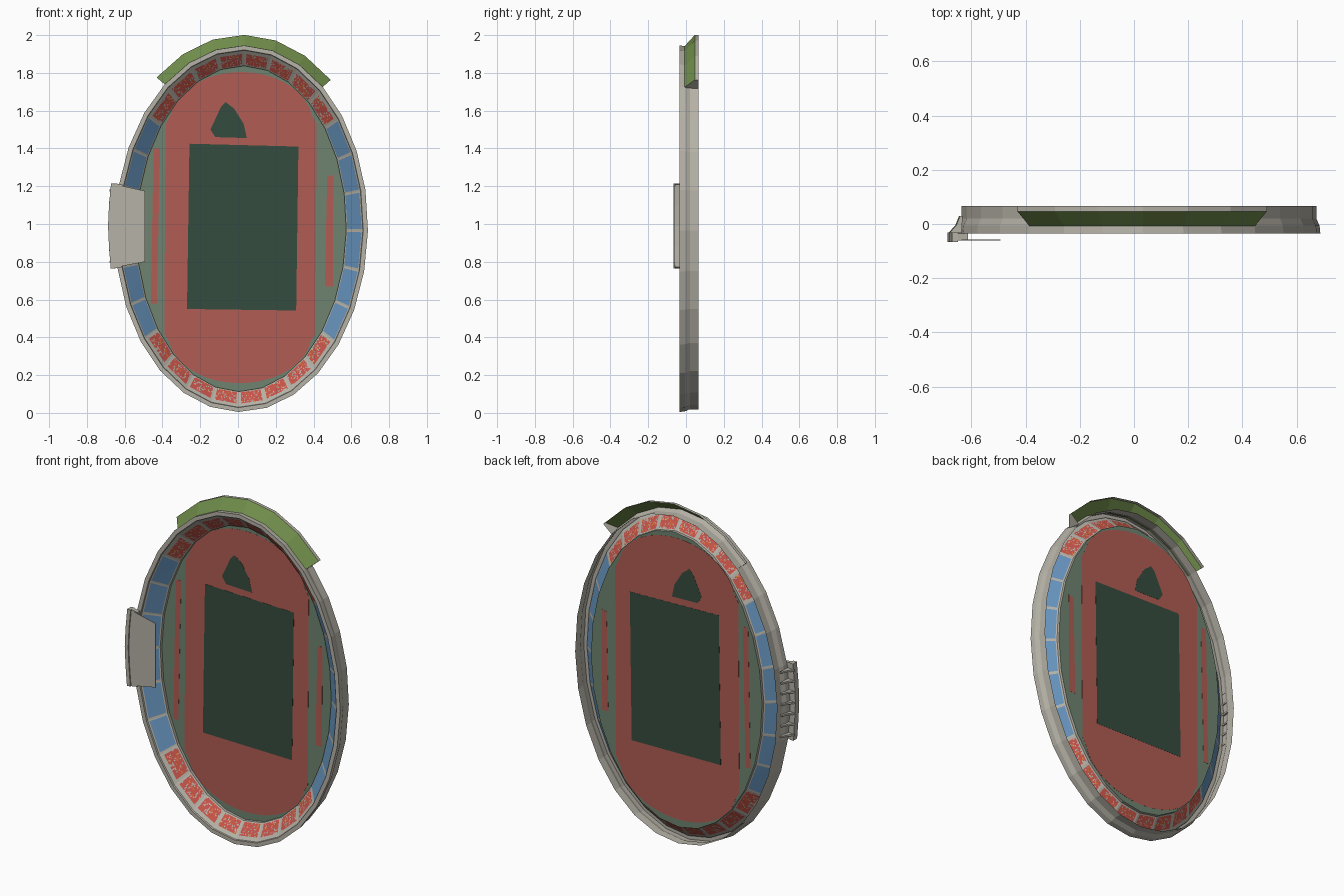
import bpy, bmesh, math, random
from mathutils import Vector

if "Cube" in bpy.data.objects:
    bpy.data.objects.remove(bpy.data.objects["Cube"])

random.seed(4)
CX, CZ, N = 0.018, 0.975, 28         # bowl centre and number of sides
TILT = 0.016                         # the plan is turned very slightly
GY = 0.062                           # depth of the ground sheet


def mat(name, r, g, b):
    m = bpy.data.materials.new(name)
    lin = [((c / 255 + 0.055) / 1.055) ** 2.4 for c in (r, g, b)]
    m.diffuse_color = (*lin, 1)
    m.use_nodes = True
    m.node_tree.nodes["Principled BSDF"].inputs["Base Color"].default_value = m.diffuse_color
    return m


CONCRETE = mat("concrete", 182, 178, 167)
RED = mat("seat_red", 200, 84, 74)
ORANGE = mat("seat_orange", 222, 120, 50)
BLUE = mat("seat_blue", 102, 147, 188)
TRACK = mat("track_red", 177, 93, 84)
PITCH = mat("pitch_dark_green", 53, 76, 62)
APRON = mat("apron_grey_green", 110, 132, 112)
BANK = mat("bank_green", 112, 141, 75)


def finish(name, bm, mats, recalc=True):
    if recalc:
        bmesh.ops.recalc_face_normals(bm, faces=bm.faces)
    me = bpy.data.meshes.new(name)
    bm.to_mesh(me)
    bm.free()
    for m in mats:
        me.materials.append(m)
    ob = bpy.data.objects.new(name, me)
    bpy.context.collection.objects.link(ob)
    return ob


def face_forward(bm):
    """Turn the faces of an open sheet towards the front."""
    bm.normal_update()
    for f in bm.faces:
        if f.normal.y > 0:
            f.normal_flip()


def ring_pt(i, a, b, y):
    t = 2 * math.pi * i / N
    x, z = a * math.cos(t), b * math.sin(t)
    return Vector((CX + x + TILT * z, y, CZ + z - TILT * x))


def prism(name, pts, direction, material):
    """Extrude a closed outline along a vector."""
    bm = bmesh.new()
    f = bm.faces.new([bm.verts.new(p) for p in pts])
    r = bmesh.ops.extrude_face_region(bm, geom=[f])
    moved = [v for v in r["geom"] if isinstance(v, bmesh.types.BMVert)]
    bmesh.ops.translate(bm, verts=moved, vec=direction)
    return finish(name, bm, [material])


def plate(name, xz, half, material):
    """Flat ground marking, visible from both sides of the ground sheet."""
    return prism(name, [(x, GY - half, z) for x, z in xz], (0, 2 * half, 0), material)


# Outer wall with flat rim and inner lip: lofted rings of (a, b, y)
bm = bmesh.new()
profile = [(0.655, 0.956, 0.066), (0.655, 0.956, 0.020), (0.667, 0.967, -0.006),
           (0.670, 0.970, -0.035), (0.645, 0.947, -0.035), (0.643, 0.945, -0.026)]
rings = [[bm.verts.new(ring_pt(i, *p)) for i in range(N)] for p in profile]
for k, (r0, r1) in enumerate(zip(rings, rings[1:])):
    for i in range(N):
        j = (i + 1) % N
        f = bm.faces.new((r0[i], r1[i], r1[j], r0[j]))
        f.normal_update()
        c = f.calc_center_median() - Vector((CX, 0, CZ))
        want = Vector((0, -1, 0)) if k == 3 else Vector((c.x, 0, c.z)) * (-1 if k == 4 else 1)
        if f.normal.dot(want) < 0:
            f.normal_flip()
finish("outer_wall", bm, [CONCRETE], False)

# Sloping stand: seat blocks picked out of a fine grid in every bay
bm = bmesh.new()
U, V = 24, 14
top, low = (0.643, 0.945, -0.026), (0.555, 0.862, 0.046)
for i in range(N):
    ang = (i + 0.5) * 360 / N
    side = abs(math.sin(math.radians(ang))) < math.sin(math.radians(38.6))
    p = [ring_pt(i, *top), ring_pt(i + 1, *top), ring_pt(i, *low), ring_pt(i + 1, *low)]
    grid = [[bm.verts.new(p[0].lerp(p[1], u / U).lerp(p[2].lerp(p[3], u / U), v / V))
             for u in range(U + 1)] for v in range(V + 1)]
    for v in range(V):
        for u in range(U):
            f = bm.faces.new((grid[v][u], grid[v + 1][u], grid[v + 1][u + 1], grid[v][u + 1]))
            if side:
                seat = 1 <= u < U - 1 and 1 <= v < V - 1
                f.material_index = 3 if seat else 0
            else:
                seat = 2 <= u < U - 2 and 3 <= v < V - 1
                f.material_index = random.choices((1, 0, 2), (80, 14, 6))[0] if seat else 0
face_forward(bm)
finish("seating_bowl", bm, [CONCRETE, RED, ORANGE, BLUE], False)

# Low wall between stand and ground
bm = bmesh.new()
for i in range(N):
    bm.faces.new([bm.verts.new(q) for q in (
        ring_pt(i, *low), ring_pt(i, 0.555, 0.862, GY),
        ring_pt(i + 1, 0.555, 0.862, GY), ring_pt(i + 1, *low))])
finish("pitch_wall", bm, [CONCRETE], False)

# Ground sheet
bm = bmesh.new()
bm.faces.new([bm.verts.new(ring_pt(i, 0.555, 0.862, GY)) for i in range(N)])
face_forward(bm)
finish("ground", bm, [APRON], False)

# Running track: straight sides with rounded, slightly stepped-in ends
outline = []
for zc, h, start in ((1.53, 0.275, 0), (0.42, 0.263, 180)):
    for k in range(21):
        t = math.radians(start + 9 * k)
        a = 0.40 if k in (0, 20) else 0.38
        outline.append((0.013 + a * math.cos(t) + 0.006 * (zc - CZ), zc + h * math.sin(t)))
plate("running_track", outline, 0.0008, TRACK)

# Side runways
plate("left_runway", [(-0.447, 1.40), (-0.412, 1.40), (-0.43, 0.58), (-0.462, 0.58)], 0.0008, TRACK)
plate("right_runway", [(0.472, 1.25), (0.505, 1.26), (0.502, 0.67), (0.46, 0.67)], 0.0008, TRACK)

# Pitch and throwing sector
plate("pitch", [(-0.257, 1.425), (0.32, 1.41), (0.308, 0.542), (-0.27, 0.55)], 0.0016, PITCH)
plate("sector", [(-0.065, 1.645), (-0.02, 1.61), (0.03, 1.53), (0.047, 1.455), (-0.12, 1.46),
                 (-0.146, 1.50), (-0.09, 1.62)], 0.0016, PITCH)

# Grass bank behind the top end: green slope, concrete edge and ends, open at the back
bm = bmesh.new()
sections = []
for i in range(4, 11):
    t = 2 * math.pi * i / N
    n = Vector((math.cos(t) / 0.67, 0, math.sin(t) / 0.97)).normalized()
    base = ring_pt(i, 0.664, 0.964, 0)
    off = n * 0.062
    sections.append([bm.verts.new(q) for q in (
        base + Vector((0, -0.010, 0)), base + off + Vector((0, 0.047, 0)),
        base + off + Vector((0, 0.066, 0)), base - n * 0.010 + Vector((0, 0.066, 0)))])
for s0, s1 in zip(sections, sections[1:]):
    for k in range(2):
        f = bm.faces.new((s0[k], s0[k + 1], s1[k + 1], s1[k]))
        f.material_index = 1 if k == 0 else 0
        f.normal_update()
        c = f.calc_center_median() - Vector((CX, 0, CZ))
        if f.normal.dot(c) < 0:
            f.normal_flip()
for s in (sections[0], sections[-1]):
    f = bm.faces.new(s)
    f.normal_update()
    if f.normal.z > 0:
        f.normal_flip()
finish("grass_bank", bm, [CONCRETE, BANK], False)

# Main stand roof on the left
edge = [(-0.672, 1.215), (-0.683, 1.10), (-0.688, 0.99), (-0.683, 0.88), (-0.674, 0.765)]
prism("stand_roof", [(x, -0.060, z) for x, z in edge + [(-0.492, 0.80), (-0.492, 1.175)]],
      (0, 0.003, 0), CONCRETE)

# Curved box along the back of the roof
prism("roof_back_box", [(x, -0.067, z) for x, z in edge] +
      [(x + 0.022, -0.067, z) for x, z in reversed(edge)], (0, 0.036, 0), CONCRETE)
prism("roof_beam", [(x + 0.022, -0.059, z) for x, z in edge] +
      [(x + 0.06, -0.059, z * 0.97 + 0.03) for x, z in reversed(edge)], (0, 0.024, 0), CONCRETE)

# Short raking ribs between wall and roof box
for k in range(7):
    z = 0.80 + k * 0.063
    dx = 0.10 * (z - 0.99) ** 2
    pts = [(-0.685, -0.033), (-0.640, -0.033), (-0.636, 0.03), (-0.646, 0.03), (-0.660, -0.005)]
    prism(f"stand_rib_{k + 1}", [(x + dx, y, z - 0.005) for x, y in pts], (0, 0, 0.010), CONCRETE)
